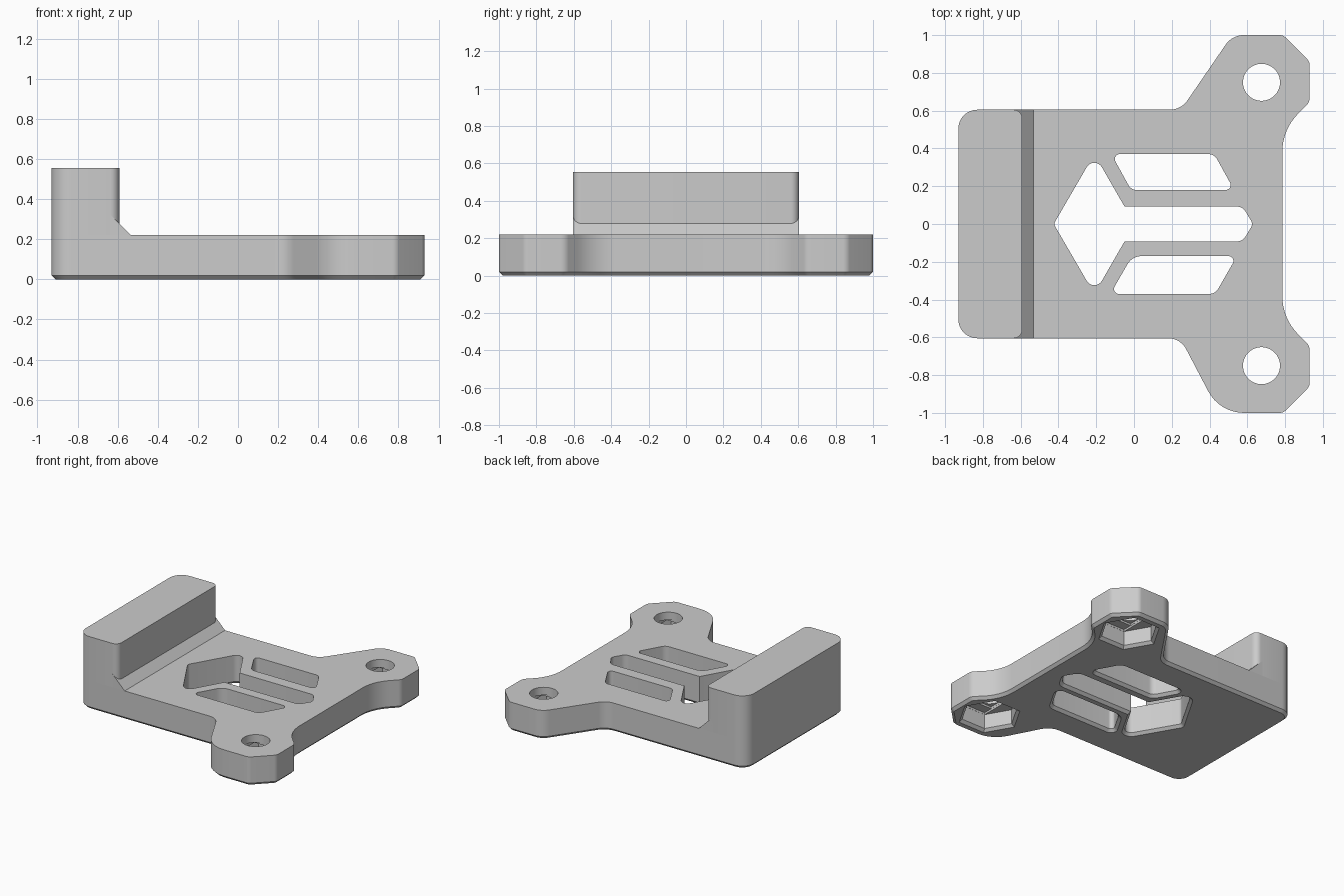
import bpy
import bmesh
from math import cos, sin, tau, sqrt
from mathutils import Vector

if "Cube" in bpy.data.objects:
    bpy.data.objects.remove(bpy.data.objects["Cube"])

GREY = (0.6, 0.6, 0.6, 1.0)
grey = bpy.data.materials.new("plain grey")
grey.use_nodes = True
grey.diffuse_color = GREY
grey.node_tree.nodes["Principled BSDF"].inputs["Base Color"].default_value = GREY


def rounded(corners, steps=8):
    """Round each (x, y, tangent length) corner of a counter-clockwise outline."""
    out = []
    for i, (x, y, t) in enumerate(corners):
        p = Vector((x, y))
        if t == 0:
            out.append(p)
            continue
        before = Vector(corners[i - 1][:2])
        after = Vector(corners[(i + 1) % len(corners)][:2])
        u, v = (before - p).normalized(), (after - p).normalized()
        a, b = p + u * t, p + v * t
        # true circular arc as a rational quadratic curve
        w = sqrt((1 - u.dot(v)) / 2)
        for k in range(steps + 1):
            s = k / steps
            c0, c1, c2 = (1 - s) ** 2, 2 * w * s * (1 - s), s * s
            out.append((a * c0 + p * c1 + b * c2) / (c0 + c1 + c2))
    return out


def offset(outline, d):
    """Move a counter-clockwise outline outward by d."""
    out = []
    for i, p in enumerate(outline):
        e = (p - outline[i - 1]).normalized()
        f = (outline[(i + 1) % len(outline)] - p).normalized()
        n, m = Vector((e.y, -e.x)), Vector((f.y, -f.x))
        out.append(p + (n + m) * d / (1 + n.dot(m)))
    return out


def loft(name, sections):
    """Solid through (outline, height) sections, listed from the bottom up."""
    bm = bmesh.new()
    rings = [[bm.verts.new((p.x, p.y, z)) for p in line] for line, z in sections]
    bm.faces.new(list(reversed(rings[0])))
    bm.faces.new(rings[-1])
    for low, high in zip(rings, rings[1:]):
        for i in range(len(low)):
            j = (i + 1) % len(low)
            bm.faces.new((low[i], low[j], high[j], high[i]))
    bm.normal_update()
    mesh = bpy.data.meshes.new(name)
    bm.to_mesh(mesh)
    bm.free()
    mesh.materials.append(grey)
    obj = bpy.data.objects.new(name, mesh)
    bpy.context.collection.objects.link(obj)
    return obj


def activate(obj):
    bpy.ops.object.select_all(action="DESELECT")
    obj.select_set(True)
    bpy.context.view_layer.objects.active = obj


def cut(target, cutter):
    cutter.hide_render = True
    activate(target)
    mod = target.modifiers.new("cut", "BOOLEAN")
    mod.operation, mod.solver, mod.object = "DIFFERENCE", "EXACT", cutter
    bpy.ops.object.modifier_apply(modifier=mod.name)
    bpy.data.objects.remove(cutter)


def ngon(x, y, r, n):
    return [Vector((x + r * cos(tau * i / n), y + r * sin(tau * i / n))) for i in range(n)]


def box(x, y, w, h):
    return [Vector((x + sx * w, y + sy * h)) for sx, sy in ((-1, -1), (1, -1), (1, 1), (-1, 1))]


THICK, BEVEL, HALF = 0.22, 0.02, 0.605


def flared(outline, top):
    """Cutter with a bevelled mouth at the underside."""
    return loft("cutter", [(offset(outline, BEVEL * 1.5), -BEVEL / 2),
                           (outline, BEVEL), (outline, top)])


# Base plate with two mounting ears, bevelled along the underside
plate_line = rounded([
    (-0.93, -HALF, 0.1), (0.246, -HALF, 0.065), (0.453, -1, 0.13),
    (0.79, -1, 0.02), (0.93, -0.86, 0.02), (0.93, -0.645, 0.025), (0.785, -0.5, 0.12),
    (0.785, 0.5, 0.12), (0.93, 0.645, 0.025), (0.93, 0.86, 0.02), (0.79, 1, 0.02),
    (0.52, 1, 0.06), (0.249, HALF, 0.06), (-0.93, HALF, 0.1)])
plate = loft("base_plate", [(offset(plate_line, -BEVEL), 0),
                            (plate_line, BEVEL), (plate_line, THICK)])

# Arrow-shaped window and the two slanted slots beside it
arrow = [(-0.425, 0, 0.015), (-0.21, -0.37, 0.08), (-0.05, -0.092, 0),
         (0.575, -0.092, 0.03), (0.63, 0, 0.02), (0.575, 0.092, 0.03),
         (-0.05, 0.092, 0), (-0.21, 0.37, 0.08)]
back_slot = [(-0.015, 0.18, 0.03), (0.53, 0.18, 0.045),
             (0.425, 0.37, 0.03), (-0.12, 0.37, 0.045)]
front_slot = [(-0.125, -0.37, 0.045), (0.43, -0.37, 0.03),
              (0.545, -0.17, 0.045), (-0.01, -0.17, 0.05)]
for corners in (arrow, back_slot, front_slot):
    cut(plate, flared(rounded(corners), 0.3))

# Screw holes with stepped hexagonal nut pockets underneath
for side in (-1, 1):
    x, y = 0.675, 0.75 * side
    cut(plate, flared(ngon(x, y, 0.2, 6), 0.13))
    for line, top in ((box(x, y, 0.1, 0.172), 0.145), (box(x, y, 0.099, 0.1), 0.16),
                      (ngon(x, y, 0.098, 48), 0.3)):
        cut(plate, loft("cutter", [(line, 0.08), (line, top)]))

# Upright block along one end
block_line = rounded([(-0.93, -HALF, 0.1), (-0.592, -HALF, 0.045),
                      (-0.592, HALF, 0.045), (-0.93, HALF, 0.1)])
block = loft("end_block", [(block_line, THICK), (block_line, 0.555)])

# Sloped fillet between block and plate
foot = [Vector(p) for p in ((-0.65, -HALF), (-0.533, -HALF), (-0.533, HALF), (-0.65, HALF))]
head = [Vector((-0.65 if p.x < -0.6 else -0.645, p.y)) for p in foot]
fillet = loft("sloped_fillet", [(foot, THICK), (head, 0.332)])

for part in (plate, block, fillet):
    activate(part)
    bpy.ops.object.shade_smooth_by_angle(angle=0.45)
